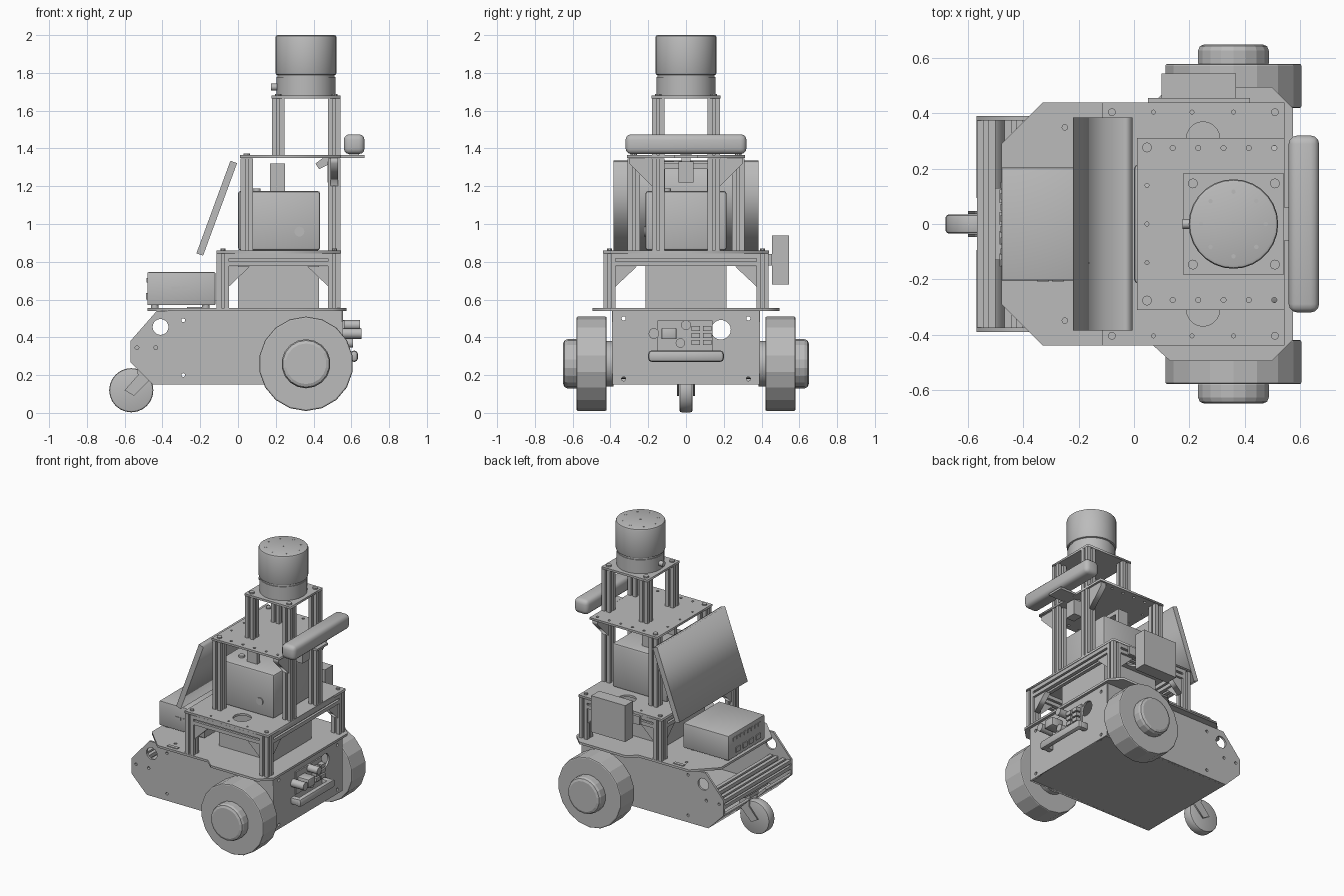
import bpy, bmesh, math
from mathutils import Matrix, Vector

cube = bpy.data.objects.get("Cube")
if cube:
    bpy.data.objects.remove(cube)

GREY = bpy.data.materials.new("plain_grey")
GREY.use_nodes = True
GREY.diffuse_color = (0.5, 0.5, 0.5, 1)
GREY.node_tree.nodes["Principled BSDF"].inputs["Base Color"].default_value = (0.5, 0.5, 0.5, 1)

# Local z of a part is turned onto the given world axis
TURN = {"z": Matrix.Identity(4),
        "y": Matrix.Rotation(math.pi / 2, 4, "X"),
        "x": Matrix(((0, 0, 1, 0), (1, 0, 0, 0), (0, 1, 0, 0), (0, 0, 0, 1)))}


def finish(name, bm, smooth=False):
    bmesh.ops.recalc_face_normals(bm, faces=bm.faces)
    mesh = bpy.data.meshes.new(name)
    bm.to_mesh(mesh)
    bm.free()
    mesh.materials.append(GREY)
    ob = bpy.data.objects.new(name, mesh)
    bpy.context.collection.objects.link(ob)
    if smooth:
        bpy.ops.object.select_all(action="DESELECT")
        ob.select_set(True)
        bpy.context.view_layer.objects.active = ob
        bpy.ops.object.shade_smooth_by_angle(angle=math.radians(35))
    return ob


def box(name, x, y, z, bevel=0, segments=2):
    """Box from (min, max) ranges."""
    bm = bmesh.new()
    bmesh.ops.create_cube(bm, size=1)
    for v in bm.verts:
        v.co = Vector(((r[0] + r[1]) / 2 + c * (r[1] - r[0]) for r, c in zip((x, y, z), v.co)))
    if bevel:
        bmesh.ops.bevel(bm, geom=bm.edges[:], offset=bevel, segments=segments, affect="EDGES", profile=0.5)
    return finish(name, bm, bool(bevel))


def cylinder(name, centre, r, depth, axis="z", sides=24, bevel=0, smooth=True):
    bm = bmesh.new()
    bmesh.ops.create_cone(bm, cap_ends=True, segments=sides, radius1=r, radius2=r, depth=depth)
    if bevel:
        rims = [e for e in bm.edges if abs(e.verts[0].co.z - e.verts[1].co.z) < 1e-4]
        bmesh.ops.bevel(bm, geom=rims, offset=bevel, segments=2, affect="EDGES", profile=0.5)
    bm.transform(Matrix.Translation(centre) @ TURN[axis])
    return finish(name, bm, smooth)


def plate(name, outline, thick, at, axis="z", holes=()):
    """Flat sheet with round holes (u, v, radius), centred at the given level on its axis."""
    curve = bpy.data.curves.new(name, "CURVE")
    curve.dimensions = "2D"
    curve.fill_mode = "BOTH"
    curve.extrude = thick / 2
    loops = [outline]
    for u, v, r in holes:
        steps = [i * math.tau / 20 for i in range(20)]
        loops.append([(u + r * math.cos(a), v + r * math.sin(a)) for a in steps])
    for loop in loops:
        sp = curve.splines.new("POLY")
        sp.points.add(len(loop) - 1)
        for p, (u, v) in zip(sp.points, loop):
            p.co = (u, v, 0, 1)
        sp.use_cyclic_u = True
    tmp = bpy.data.objects.new("outline_helper", curve)
    bpy.context.collection.objects.link(tmp)
    bpy.context.view_layer.update()
    mesh = bpy.data.meshes.new_from_object(tmp.evaluated_get(bpy.context.evaluated_depsgraph_get()))
    bm = bmesh.new()
    bm.from_mesh(mesh)
    bpy.data.objects.remove(tmp)
    bpy.data.meshes.remove(mesh)
    bmesh.ops.remove_doubles(bm, verts=bm.verts, dist=1e-5)
    offset = Vector([at if a == axis else 0 for a in "xyz"])
    bm.transform(Matrix.Translation(offset) @ TURN[axis])
    return finish(name, bm)


def rect(u0, u1, v0, v1):
    return [(u0, v0), (u1, v0), (u1, v1), (u0, v1)]


def rail(name, centre, length, axis, w=0.033):
    """Slotted aluminium profile."""
    side = [(1, -1), (1, -0.22), (0.5, -0.22), (0.5, 0.22), (1, 0.22)]
    bm = bmesh.new()
    pts = []
    for k in range(4):
        for u, v in side:
            for _ in range(k):
                u, v = -v, u
            pts.append(bm.verts.new((u * w, v * w, -length / 2)))
    face = bm.faces.new(pts)
    out = bmesh.ops.extrude_face_region(bm, geom=[face])["geom"]
    bmesh.ops.translate(bm, verts=[g for g in out if isinstance(g, bmesh.types.BMVert)], vec=(0, 0, length))
    bm.transform(Matrix.Translation(centre) @ TURN[axis])
    return finish(name, bm)


def screws(name, spots, z, r=0.014):
    for u, v in spots:
        cylinder(name, (u, v, z), r, 0.012, sides=10)


# Chassis shell
side = [(-0.45, 0.15), (0.55, 0.15), (0.55, 0.54), (-0.43, 0.54), (-0.57, 0.38), (-0.57, 0.27)]
bolt_holes = [(-0.29, 0.49), (-0.29, 0.2), (-0.535, 0.345), (-0.435, 0.345)]
for s in (1, -1):
    plate("chassis_side", side, 0.015, s * 0.383, "y",
          [(-0.41, 0.455, 0.042)] + [(u, v, 0.01) for u, v in bolt_holes])
    cylinder("motor", (0.36, s * 0.26, 0.26), 0.08, 0.24, "y")
box("chassis_floor", (-0.45, 0.55), (-0.375, 0.375), (0.15, 0.165))
corner_holes = [(u, v, 0.011) for u in (-0.33, 0.33) for v in (0.18, 0.5)]
plate("chassis_front", rect(-0.39, 0.39, 0.15, 0.54), 0.015, 0.548, "x", [(0.185, 0.44, 0.052)] + corner_holes)
plate("rear_slope", [(-0.45, 0.15), (-0.44, 0.165), (-0.56, 0.285), (-0.57, 0.27)], 0.28, 0.235, "y")
plate("rear_slope", [(-0.45, 0.15), (-0.44, 0.165), (-0.56, 0.285), (-0.57, 0.27)], 0.28, -0.235, "y")
for x in (-0.535, -0.435):
    rail("rear_rail", (x, 0, 0.345), 0.75, "y")

# Deck over the chassis
half = [(-0.48, 0.29), (-0.33, 0.44), (0.07, 0.44), (0.13, 0.495), (0.5, 0.495), (0.575, 0.42)]
plate("lower_deck", half + [(u, -v) for u, v in reversed(half)], 0.016, 0.547,
      holes=[(-0.25, s * 0.35, 0.01) for s in (1, -1)])
for s in (1, -1):
    box("deck_slot", (-0.27, -0.19), (s * 0.405 - 0.012, s * 0.405 + 0.012), (0.555, 0.56))

# Drive wheels
for s in (1, -1):
    cylinder("tyre", (0.36, s * 0.5, 0.26), 0.25, 0.16, "y", 18, 0.008, False)
    cylinder("wheel_hub", (0.36, s * 0.605, 0.26), 0.13, 0.09, "y", 18, 0.022, False)
    cylinder("inner_hub", (0.36, s * 0.405, 0.26), 0.12, 0.04, "y")

# Rear caster
cylinder("caster_wheel", (-0.565, 0, 0.12), 0.117, 0.068, "y", 24, 0.01)
fork = [(-0.54, 0.28), (-0.44, 0.28), (-0.46, 0.18), (-0.55, 0.09), (-0.6, 0.12), (-0.53, 0.2)]
for s in (1, -1):
    plate("caster_fork", fork, 0.01, s * 0.042, "y")
box("caster_crown", (-0.54, -0.44), (-0.047, 0.047), (0.255, 0.285))
box("caster_mount", (-0.56, -0.41), (-0.13, 0.13), (0.295, 0.311))
cylinder("caster_pivot", (-0.49, 0, 0.285), 0.04, 0.03)

# Lower frame
for x in (-0.08, 0.51):
    for s in (1, -1):
        rail("lower_post", (x, s * 0.405, 0.7), 0.29, "z")
        y0, y1 = s * 0.372, s * 0.26
        plate("cross_gusset", [(y0, 0.775), (y1, 0.775), (y0, 0.67)], 0.04, x, "x")
    rail("frame_crossbeam", (x, 0, 0.81), 0.744, "y")
for s in (1, -1):
    rail("frame_sidebeam", (0.215, s * 0.405, 0.81), 0.524, "x")
    for x, d in ((-0.047, 1), (0.477, -1)):
        plate("side_gusset", [(x, 0.775), (x + d * 0.11, 0.775), (x, 0.67)], 0.04, s * 0.405, "y")
plate("middle_deck", rect(-0.115, 0.545, -0.44, 0.44), 0.015, 0.852,
      holes=[(0.25, s * 0.31, 0.06) for s in (1, -1)]
      + [(x, s * 0.405, 0.007) for x in (0.07, 0.21, 0.36) for s in (1, -1)])
screws("deck_screw", [(x, s * 0.405) for x in (-0.08, 0.51) for s in (1, -1)], 0.863)

# Stacked power units
box("lower_power_unit", (0, 0.43), (-0.215, 0.215), (0.555, 0.845))
box("upper_power_unit", (0, 0.435), (-0.215, 0.215), (0.86, 1.175), 0.015)
box("handle_bar", (0.17, 0.25), (-0.14, 0.14), (1.29, 1.32))
for s in (1, -1):
    box("handle_leg", (0.17, 0.25), (s * 0.125 - 0.015, s * 0.125 + 0.015), (1.165, 1.3))
cylinder("power_button", (0.325, -0.216, 0.96), 0.026, 0.012, "y")
cylinder("power_cap", (0.1, -0.1, 1.178), 0.02, 0.02)

# Rear computer
box("computer_case", (-0.48, -0.12), (-0.205, 0.205), (0.57, 0.745), 0.006)
for x in (-0.44, -0.17):
    for s in (1, -1):
        cylinder("computer_foot", (x, s * 0.16, 0.562), 0.02, 0.02)
for x in (-0.33, -0.275):
    box("side_port", (x - 0.022, x + 0.022), (-0.209, -0.2), (0.65, 0.668))
for k in range(8):
    y = -0.14 + k * 0.04
    box("vent_rib", (-0.484, -0.478), (y - 0.012, y + 0.012), (0.69, 0.715))
for y in (-0.13, -0.05, 0.02, 0.1):
    box("rear_port", (-0.486, -0.478), (y - 0.024, y + 0.024), (0.6, 0.635))

# Tilted screen
plate("screen", [(-0.22, 0.845), (-0.185, 0.832), (-0.005, 1.322), (-0.04, 1.335)], 0.77, 0, "y")

# Side box on the left
box("side_box", (0.1, 0.37), (0.455, 0.545), (0.68, 0.94))
box("side_box_mount", (0.05, 0.42), (0.438, 0.456), (0.78, 0.84))

# Upper frame and deck
for s in (1, -1):
    rail("upper_rear_post", (0.047, s * 0.277, 1.103), 0.49, "z")
    rail("upper_front_post", (0.51, s * 0.147, 1.103), 0.49, "z")
    plate("upper_gusset", [(s * 0.18, 1.35), (s * 0.3, 1.35), (s * 0.3, 1.32), (s * 0.18, 1.2)], 0.04, 0.51, "x")
plate("upper_deck", rect(0.01, 0.545, -0.312, 0.312), 0.015, 1.357,
      holes=[(0.14 + k * 0.092, s * 0.275, 0.009) for k in range(5) for s in (1, -1)]
      + [(0.047, y, 0.007) for y in (-0.14, 0, 0.14)])
screws("upper_screw", [(0.047, s * 0.277) for s in (1, -1)], 1.368, 0.018)
box("camera_tongue", (0.54, 0.67), (-0.06, 0.06), (1.35, 1.365))
box("sensor_block", (0.475, 0.54), (-0.04, 0.04), (1.22, 1.33))
plate("sensor_arm", [(0.41, 1.32), (0.43, 1.29), (0.5, 1.325), (0.5, 1.35), (0.45, 1.35)], 0.05, 0, "y")

# Wide depth camera
camera = box("depth_camera", (0.56, 0.67), (-0.32, 0.32), (1.37, 1.475), 0.03, 3)
box("camera_foot", (0.59, 0.64), (-0.03, 0.03), (1.36, 1.38))

# Mast and scanning sensor
for x in (0.213, 0.51):
    for s in (1, -1):
        rail("mast_post", (x, s * 0.147, 1.515), 0.3, "z")
plate("mast_plate", rect(0.178, 0.543, -0.182, 0.182), 0.015, 1.672)
screws("mast_screw", [(x, s * 0.147) for x in (0.213, 0.51) for s in (1, -1)], 1.683, 0.018)
cylinder("scanner_base", (0.36, 0, 1.728), 0.155, 0.1, sides=28)
cylinder("scanner_groove", (0.36, 0, 1.783), 0.15, 0.012, sides=28)
cylinder("scanner_head", (0.36, 0, 1.894), 0.162, 0.212, sides=28, bevel=0.012)
cylinder("scanner_plug", (0.2, 0, 1.725), 0.018, 0.05, "x", 12)
ring = [(0.36 + 0.117 * math.cos(k * math.pi / 4), 0.117 * math.sin(k * math.pi / 4)) for k in range(8)]
screws("scanner_screw", ring + [(0.36, 0)], 1.9955, 0.008)

# Front connector panel and bumper
box("circuit_board", (0.555, 0.565), (-0.15, 0.14), (0.33, 0.49))
cylinder("round_plug", (0.6, 0.0, 0.465), 0.026, 0.09, "x", 16)
cylinder("round_plug", (0.605, -0.17, 0.42), 0.028, 0.1, "x", 16)
box("panel_connector", (0.56, 0.65), (-0.13, -0.05), (0.39, 0.45), 0.006)
for k in range(6):
    y, z = 0.03 + (k % 2) * 0.06, 0.36 + (k // 2) * 0.037
    box("panel_chip", (0.56, 0.6), (y, y + 0.045), (z, z + 0.026))
cylinder("panel_knob", (0.585, -0.03, 0.37), 0.025, 0.05, "x", 16)
box("bumper_bar", (0.595, 0.635), (-0.2, 0.2), (0.27, 0.33), 0.018)
for s in (1, -1):
    box("bumper_arm", (0.55, 0.62), (s * 0.175 - 0.022, s * 0.175 + 0.022), (0.275, 0.325), 0.012)
